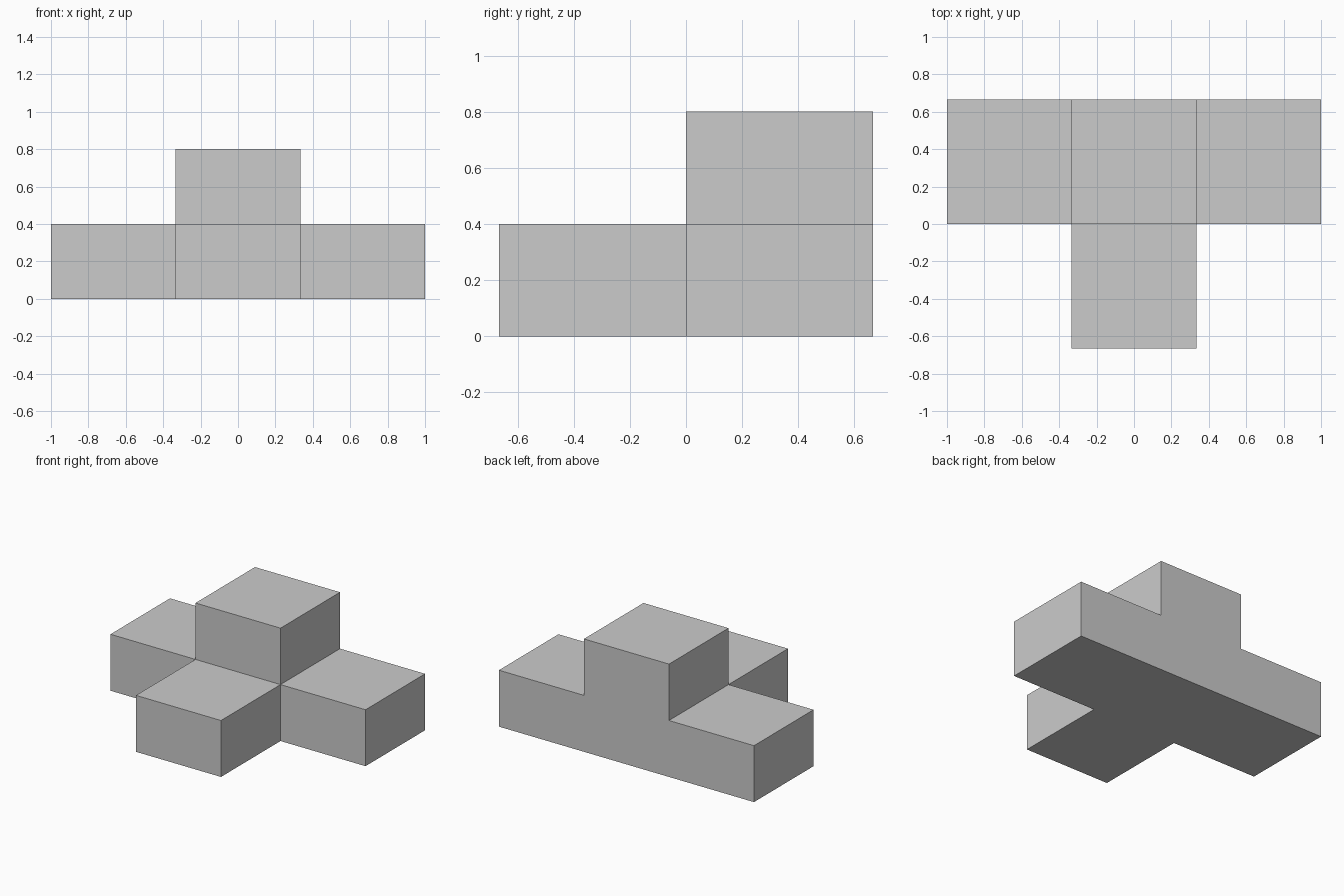
import bpy, bmesh
from math import radians
from mathutils import Vector, Matrix

if "Cube" in bpy.data.objects:
    bpy.data.objects.remove(bpy.data.objects["Cube"])

S = 2 / 3   # block width and depth
H = 0.4     # block height

bm = bmesh.new()

# Centre block
bmesh.ops.create_cube(bm, size=1, matrix=Matrix.Translation((0, S / 2, H / 2))
                      @ Matrix.Diagonal((S, S, H, 1)))

# Side, front and top arms: pull one block out of each face of the centre block
arms = [f for f in bm.faces
        if f.normal.y < 0.5 and f.normal.z > -0.5]
out = bmesh.ops.extrude_discrete_faces(bm, faces=arms)
for face in out["faces"]:
    face.normal_update()
    n = face.normal
    step = Vector((n.x * S, n.y * S, n.z * H))
    bmesh.ops.translate(bm, verts=face.verts[:], vec=step)

# Merge coplanar faces so back and bottom are seamless
bmesh.ops.recalc_face_normals(bm, faces=bm.faces[:])
bmesh.ops.dissolve_limit(bm, angle_limit=radians(1),
                         verts=bm.verts[:], edges=bm.edges[:])

mesh = bpy.data.meshes.new("stepped_block")
bm.to_mesh(mesh)
bm.free()
obj = bpy.data.objects.new("stepped_block", mesh)
bpy.context.collection.objects.link(obj)
